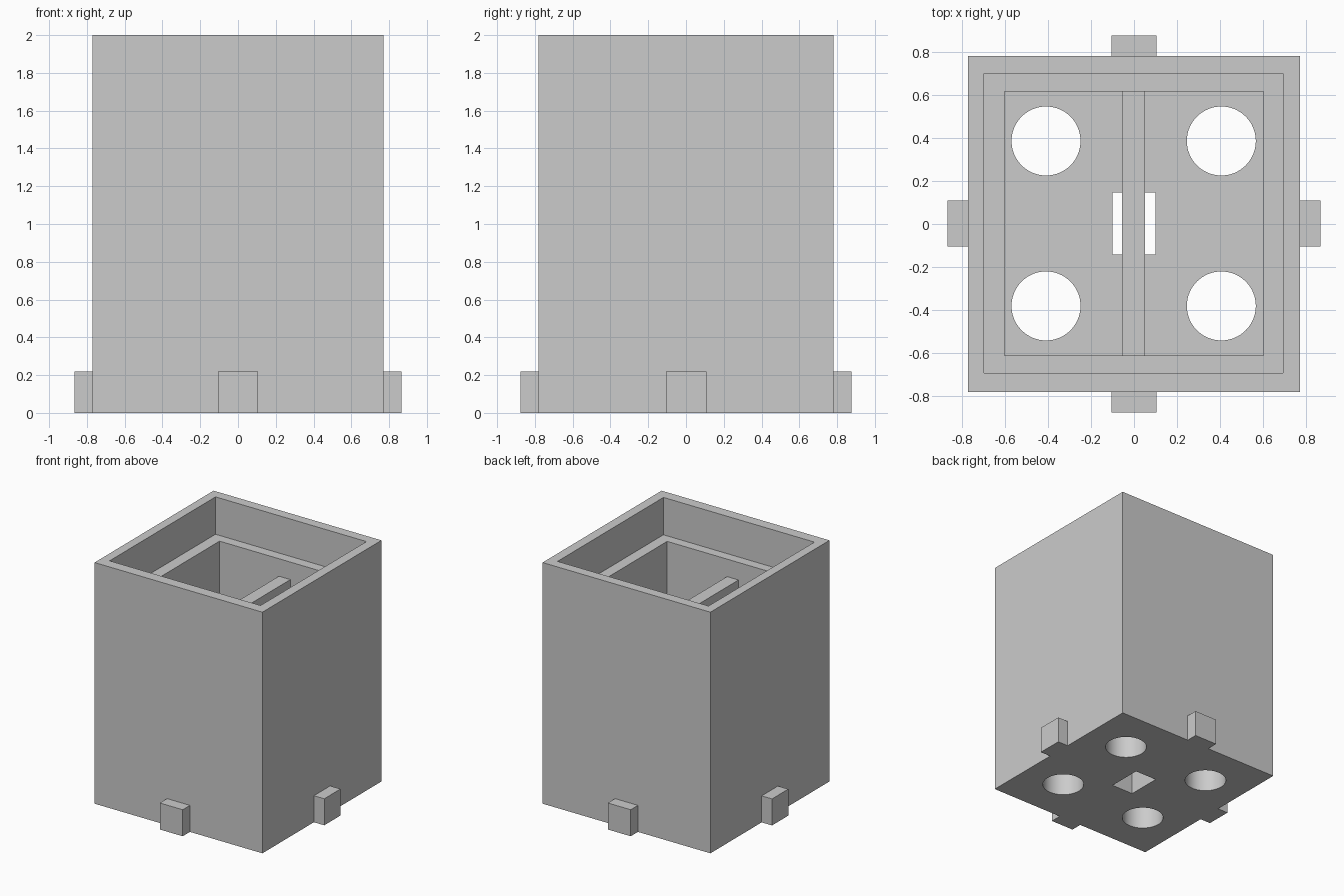
import bpy

if "Cube" in bpy.data.objects:
    bpy.data.objects.remove(bpy.data.objects["Cube"])

grey = bpy.data.materials.new("light grey")
grey.diffuse_color = (0.6, 0.6, 0.6, 1)
grey.use_nodes = True
grey.node_tree.nodes["Principled BSDF"].inputs["Base Color"].default_value = grey.diffuse_color


def box(name, x0, x1, y0, y1, z0, z1):
    bpy.ops.mesh.primitive_cube_add(
        size=1, location=((x0 + x1) / 2, (y0 + y1) / 2, (z0 + z1) / 2))
    ob = bpy.context.object
    ob.name = name
    ob.scale = (x1 - x0, y1 - y0, z1 - z0)
    bpy.ops.object.transform_apply(location=True, rotation=False, scale=True)
    ob.data.materials.append(grey)
    return ob


def cut(target, cutter):
    mod = target.modifiers.new("cut", 'BOOLEAN')
    mod.operation = 'DIFFERENCE'
    mod.solver = 'EXACT'
    mod.object = cutter
    bpy.context.view_layer.objects.active = target
    bpy.ops.object.modifier_apply(modifier=mod.name)
    bpy.data.objects.remove(cutter, do_unlink=True)


W, D = 0.77, 0.78      # half width and half depth of the body
FLOOR = 0.22           # floor thickness, same as peg height
LEDGE = 1.69           # height of the inner step

# Outer body with a wide rim recess and a narrower deep cavity
body = box("container_body", -W, W, -D, D, 0, 2)
cut(body, box("rim_cutter", -0.695, 0.69, -0.69, 0.698, LEDGE, 2.2))
cut(body, box("cavity_cutter", -0.6, 0.6, -0.61, 0.615, FLOOR, 1.9))

# Rectangular slot through the floor
cut(body, box("slot_cutter", -0.1, 0.1, -0.142, 0.145, -0.1, FLOOR + 0.1))

# Four round holes through the floor
for x in (-0.408, 0.405):
    for y in (-0.38, 0.385):
        bpy.ops.mesh.primitive_cylinder_add(
            vertices=64, radius=0.16, depth=0.6, location=(x, y, 0.1))
        hole = bpy.context.object
        hole.data.materials.append(grey)
        cut(body, hole)

# Smooth hole walls, crisp box edges
bpy.ops.object.select_all(action='DESELECT')
body.select_set(True)
bpy.context.view_layer.objects.active = body
bpy.ops.object.shade_smooth_by_angle(angle=0.52)

# Divider wall across the cavity, lower than the step
box("divider", -0.055, 0.05, -0.61, 0.615, FLOOR, 1.545)

# Locating pegs at the foot of each side
P = 0.095
box("front_peg", -0.105, 0.105, -D - P, -D, 0, FLOOR)
box("back_peg", -0.105, 0.105, D, D + P, 0, FLOOR)
box("left_peg", -W - P, -W, -0.105, 0.108, 0, FLOOR)
box("right_peg", W, W + P, -0.105, 0.108, 0, FLOOR)
